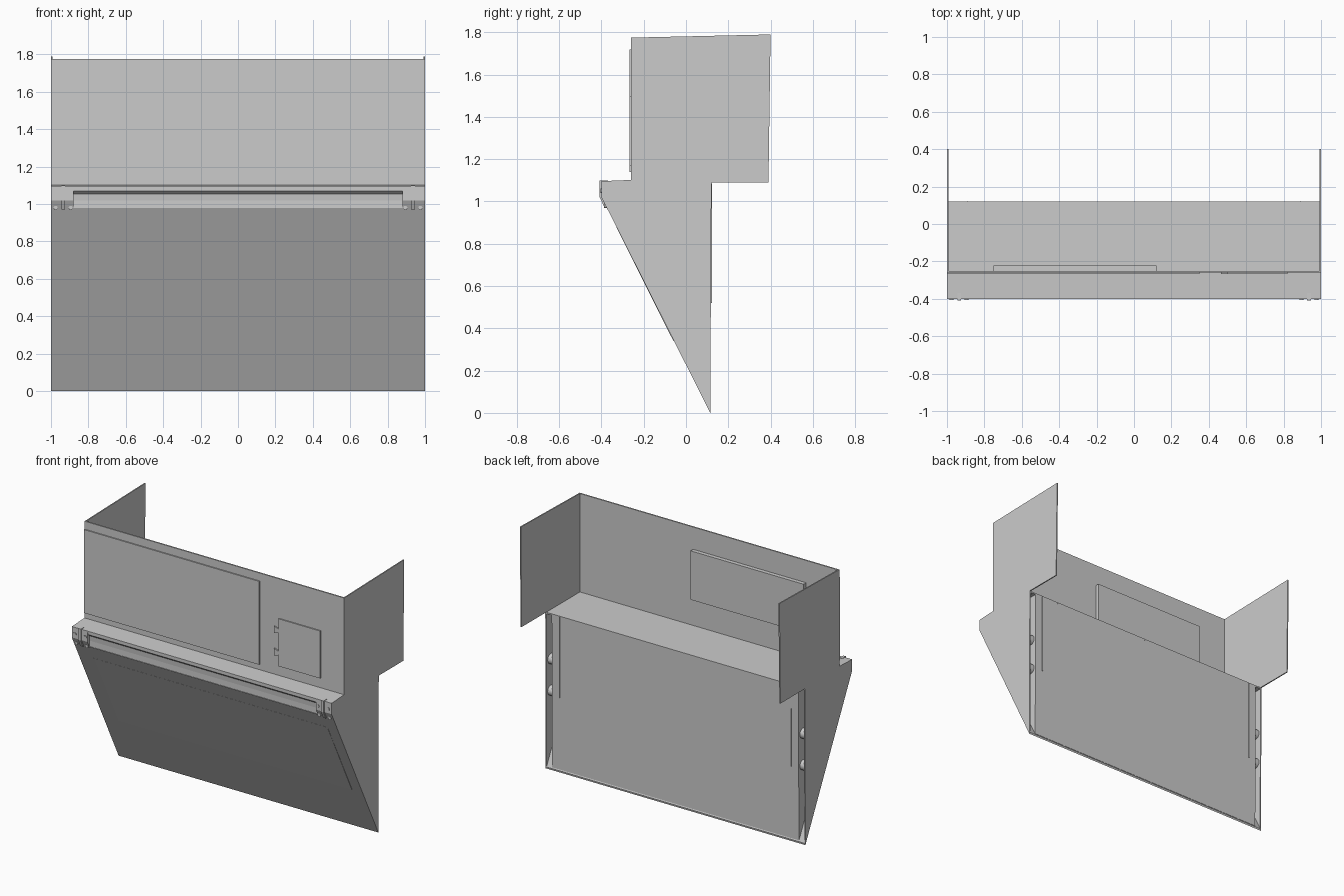
import bpy, bmesh, math
from mathutils import Matrix

if "Cube" in bpy.data.objects:
    bpy.data.objects.remove(bpy.data.objects["Cube"])


def finish(name, bm, smooth=False):
    bmesh.ops.recalc_face_normals(bm, faces=bm.faces)
    me = bpy.data.meshes.new(name)
    bm.to_mesh(me)
    bm.free()
    ob = bpy.data.objects.new(name, me)
    bpy.context.collection.objects.link(ob)
    if smooth:
        bpy.context.view_layer.objects.active = ob
        ob.select_set(True)
        bpy.ops.object.shade_smooth_by_angle(angle=math.radians(30))
        ob.select_set(False)
    return ob


def extrude(name, pts, vec):
    """Closed 3D outline swept along a vector."""
    bm = bmesh.new()
    f = bm.faces.new([bm.verts.new(p) for p in pts])
    r = bmesh.ops.extrude_face_region(bm, geom=[f])
    bmesh.ops.translate(bm, vec=vec, verts=[v for v in r['geom'] if isinstance(v, bmesh.types.BMVert)])
    return finish(name, bm)


def side_profile(name, yz, x0, x1):
    return extrude(name, [(x0, y, z) for y, z in yz], (x1 - x0, 0, 0))


def box(name, x0, x1, y0, y1, z0, z1):
    return side_profile(name, [(y0, z0), (y1, z0), (y1, z1), (y0, z1)], x0, x1)


def cylinder(name, loc, r, depth, axis):
    bm = bmesh.new()
    bmesh.ops.create_cone(bm, cap_ends=True, segments=16, radius1=r, radius2=r, depth=depth)
    rot = Matrix.Rotation(math.pi / 2, 4, 'Y' if axis == 'X' else 'X')
    bmesh.ops.transform(bm, matrix=Matrix.Translation(loc) @ rot, verts=bm.verts)
    return finish(name, bm, True)


def slope_y(z):
    return 0.115 - 0.515 * z / 1.02


# Wedge body with a shallow channel under its front lip
side_profile("wedge_body", [
    (0.12, 1.085), (-0.395, 1.085), (-0.395, 1.07), (-0.378, 1.055), (-0.375, 1.02),
    (slope_y(0.98) + 0.004, 0.98), (0.108, 0.02), (0.115, 0.02)], -0.95, 0.95)

# Sloping front skin, across the full width
side_profile("front_skin", [
    (slope_y(0.98), 0.98), (0.115, 0.0), (0.117, 0.012), (slope_y(0.98) + 0.012, 0.98)], -1, 1)
side_profile("front_inset_panel", [
    (slope_y(0.88) - 0.001, 0.88), (slope_y(0.34) - 0.003, 0.34),
    (slope_y(0.34) + 0.004, 0.34), (slope_y(0.88) + 0.004, 0.88)], -0.88, 0.92)

# Top ledge
box("body_top", -1, 1, -0.395, 0.12, 1.08, 1.09)
side_profile("front_ledge", [(-0.40, 1.088), (-0.26, 1.09), (-0.26, 1.102), (-0.40, 1.096)], -1, 1)

# Upper front wall
side_profile("upper_front_wall", [(-0.26, 1.09), (-0.25, 1.09), (-0.25, 1.775), (-0.26, 1.775)], -1, 1)
box("wide_front_panel", -1, 0.35, -0.268, -0.258, 1.14, 1.72)
box("rear_housing", -0.75, 0.12, -0.255, -0.222, 1.28, 1.62)

# Small hinged door
box("small_door", 0.50, 0.82, -0.268, -0.258, 1.17, 1.50)
for z in (1.415, 1.26):
    extrude("door_hinge", [(0.465, -0.268, z - 0.025), (0.505, -0.268, z - 0.012),
                           (0.505, -0.268, z + 0.012), (0.465, -0.268, z + 0.025)], (0, 0.01, 0))

# Parts repeated on both sides
for s, n in ((-1, "left"), (1, "right")):
    side_profile(n + "_wedge_side", [(-0.40, 1.088), (-0.40, 1.02), (0.115, 0.0), (0.12, 1.088)],
                 s * 0.992, s)
    side_profile(n + "_upper_side", [(-0.26, 1.09), (0.39, 1.09), (0.40, 1.79), (-0.26, 1.775)],
                 s * 0.992, s)
    # Lip end block and clamp
    side_profile(n + "_lip_end", [(-0.40, 1.088), (-0.40, 1.02), (-0.375, 0.97), (-0.36, 1.088)],
                 s * 0.88, s * 0.995)
    side_profile(n + "_clamp", [(-0.408, 1.10), (-0.408, 1.02), (-0.385, 0.97),
                                (-0.365, 0.97), (-0.37, 1.10)], s * 0.925, s * 0.945)
    for x in (0.895, 0.975):
        for z in (0.98, 1.05):
            cylinder(n + "_clamp_screw", (s * x, max(-0.398, slope_y(z)), z), 0.011, 0.014, 'Y')
    # Rear rib and pivots inside the narrow side gap
    box(n + "_rear_rib", s * 0.888, s * 0.894, 0.115, 0.123, 0.52, 1.085)
    for z in (0.53, 0.75):
        cylinder(n + "_side_pivot", (s * 0.97, 0.07, z), 0.035, 0.045, 'X')
